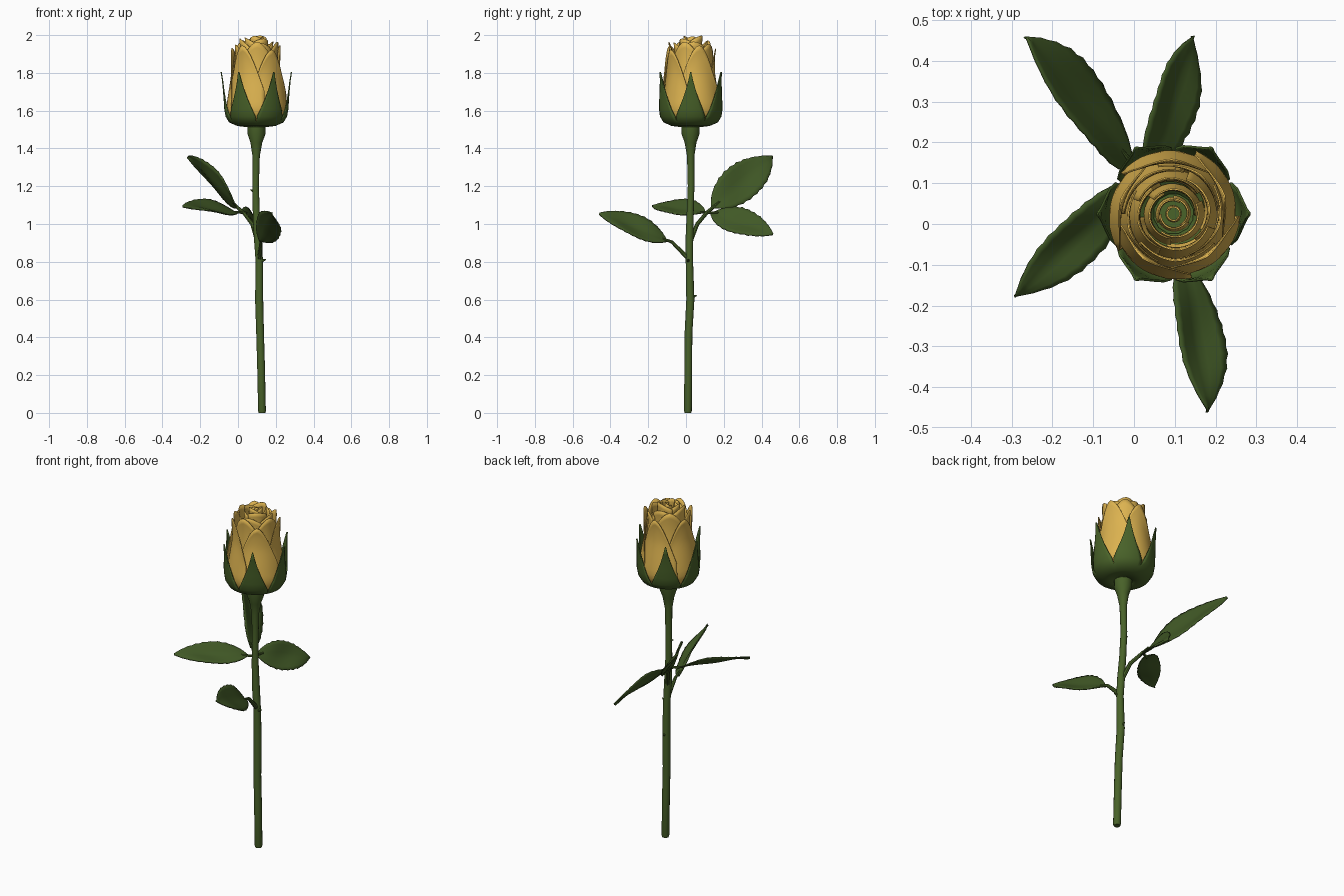
import bpy, bmesh, math
from mathutils import Vector

if "Cube" in bpy.data.objects:
    bpy.data.objects.remove(bpy.data.objects["Cube"])


def material(name, rgb):
    m = bpy.data.materials.new(name)
    m.diffuse_color = (*rgb, 1)
    m.use_nodes = True
    m.node_tree.nodes["Principled BSDF"].inputs["Base Color"].default_value = m.diffuse_color
    return m


YELLOW = material("petal yellow", (0.72, 0.45, 0.08))
GREEN = material("stem green", (0.066, 0.122, 0.022))
LEAF = material("leaf green", (0.052, 0.098, 0.019))
CX, CY = 0.097, 0.025          # flower axis


def interp(table, x):
    """Linear lookup in a list of (x, y) pairs."""
    if x <= table[0][0]:
        return table[0][1]
    for (a, p), (b, q) in zip(table, table[1:]):
        if x <= b:
            return p + (q - p) * (x - a) / (b - a)
    return table[-1][1]


def sheet(bm, f, nu, nv):
    """Grid of faces from f(u, v), u in -1..1 and v in 0..1."""
    rows = [[bm.verts.new(f(2 * i / nu - 1, j / nv)) for i in range(nu + 1)]
            for j in range(nv + 1)]
    for a, b in zip(rows, rows[1:]):
        for i in range(nu):
            bm.faces.new((a[i], a[i + 1], b[i + 1], b[i]))


def tube(bm, path, n=12):
    """Capped tube through (x, y, z, radius) points."""
    pts = [Vector(p[:3]) for p in path]
    rings = []
    for k, p in enumerate(pts):
        d = (pts[min(k + 1, len(pts) - 1)] - pts[max(k - 1, 0)]).normalized()
        s = d.cross(Vector((0.3, 1, 0.1))).normalized()
        t = d.cross(s)
        rings.append([bm.verts.new(p + path[k][3] * (s * math.cos(a) + t * math.sin(a)))
                      for a in (2 * math.pi * i / n for i in range(n))])
    for a, b in zip(rings, rings[1:]):
        for i in range(n):
            bm.faces.new((a[i], a[(i + 1) % n], b[(i + 1) % n], b[i]))
    bm.faces.new(rings[0][::-1])
    bm.faces.new(rings[-1])


def finish(bm, name, mat, thick=0):
    bmesh.ops.remove_doubles(bm, verts=bm.verts, dist=0.0003)
    bmesh.ops.recalc_face_normals(bm, faces=bm.faces)
    me = bpy.data.meshes.new(name)
    bm.to_mesh(me)
    bm.free()
    me.materials.append(mat)
    ob = bpy.data.objects.new(name, me)
    bpy.context.collection.objects.link(ob)
    if thick:
        mod = ob.modifiers.new("thickness", 'SOLIDIFY')
        mod.thickness = thick
        mod.offset = 0
    bpy.context.view_layer.objects.active = ob
    ob.select_set(True)
    bpy.ops.object.shade_smooth_by_angle(angle=math.radians(40))
    ob.select_set(False)


# Stem, swelling into the hip under the flower
bm = bmesh.new()
tube(bm, [(.127, .01, 0, .018), (.127, .01, .01, .021), (.122, .012, .25, .021),
          (.117, .013, .42, .021), (.112, .023, .6, .022), (.113, .018, .8, .02),
          (.105, .018, .92, .021), (.097, .022, 1.05, .019), (.093, .027, 1.2, .018),
          (.096, .025, 1.36, .02), (.097, .024, 1.43, .032), (.098, .024, 1.475, .048),
          (CX, CY, 1.53, .05)])
finish(bm, "stem", GREEN)

# Leaf stalks
bm = bmesh.new()
tube(bm, [(.105, .02, .9, .013), (.075, .06, 1.0, .011), (.03, .11, 1.06, .01),
          (0, .14, 1.085, .009), (-.03, .18, 1.12, .005)], 8)
tube(bm, [(.03, .11, 1.06, .007), (.045, .17, 1.06, .005)], 8)
tube(bm, [(.03, .11, 1.06, .008), (-.03, .07, 1.065, .005)], 8)
tube(bm, [(.112, .018, .81, .013), (.118, -.03, .86, .011), (.122, -.075, .905, .009),
          (.13, -.13, .925, .005)], 8)
finish(bm, "leaf_stalks", GREEN)

# Thorns
bm = bmesh.new()
for x, y, z, dx, dy in ((.113, .015, .8, .035, -.005), (.093, .026, 1.17, -.028, 0),
                        (.112, .025, .61, 0, .032)):
    tube(bm, [(x, y, z, .014), (x + dx, y + dy, z + .012, .002)], 6)
finish(bm, "thorns", GREEN)


# Leaves: base, tip and half-width vector
def leaf(name, base, tip, half):
    base, tip, half = Vector(base), Vector(tip), Vector(half)
    up = (tip - base).cross(half).normalized()
    if up.z < 0:
        up = -up
    shape = [(0, .06), (.06, .36), (.15, .66), (.28, .9), (.42, 1), (.58, .97),
             (.72, .82), (.84, .56), (.93, .29), (1, .02)]

    def f(u, v):
        w = interp(shape, v) * (1 + .03 * math.cos(v * 20 * math.pi) * abs(u))
        lift = .014 * abs(u) * w + .008 * math.sin(math.pi * v) \
            + .004 * math.sin(9 * v + 2 * u)
        return base.lerp(tip, v) + half * u * w + up * (lift - .008)

    bm = bmesh.new()
    sheet(bm, f, 8, 20)
    finish(bm, name, LEAF, .006)


leaf("leaf_end", (0, .14, 1.09), (-.26, .46, 1.36), (.016, .072, -.07))
leaf("leaf_back", (.035, .13, 1.06), (.15, .46, .95), (.044, -.039, -.06))
leaf("leaf_left", (0, .1, 1.065), (-.29, -.18, 1.1), (.041, -.043, -.036))
leaf("leaf_front", (.125, -.095, .912), (.185, -.457, 1.06), (.058, -.013, -.055))

# Six sepals meeting in a cup: radius, height, half angle
SEPAL = [(.045, 1.515, 30), (.1, 1.522, 30), (.142, 1.54, 30), (.16, 1.57, 28.5),
         (.167, 1.61, 22), (.17, 1.66, 14.5), (.174, 1.71, 8.5), (.179, 1.76, 4),
         (.186, 1.805, .8)]
bm = bmesh.new()
for i in range(6):
    def sepal(u, v, i=i):
        r, z, h = SEPAL[round(v * (len(SEPAL) - 1))]
        a = math.radians(60 * i + h * u)
        return (CX + r * math.cos(a), CY + r * math.sin(a), z)
    sheet(bm, sepal, 8, len(SEPAL) - 1)
finish(bm, "sepals", GREEN, .006)

# Petals: overlapping rings, each petal spiralling over its neighbour
PROFILE = [(1.53, .08), (1.55, .13), (1.58, .15), (1.62, .154), (1.7, .142),
           (1.8, .124), (1.88, .117), (2, .113)]


def ring(name, count, start, k, top, drop, half, flare, z0):
    bm = bmesh.new()
    for i in range(count):
        phi = math.radians(start + 360 * i / count)
        zt = top + .012 * math.sin(2.4 * i + start)

        def petal(u, v, phi=phi, zt=zt):
            z = z0 + (zt - drop * abs(u) ** 1.7 - z0) * v
            a = phi + math.radians(half) * u
            r = k * interp(PROFILE, z) + .008 * u * k
            r += flare * v ** 5 * (1 - .7 * abs(u))
            return (CX + r * math.cos(a), CY + r * math.sin(a), z)
        sheet(bm, petal, 14, 14)
    finish(bm, name, YELLOW, .004)


ring("outer_petals", 5, 20, 1.0, 1.935, .24, 50, .018, 1.53)
ring("second_petals", 5, 56, .91, 1.96, .13, 52, .012, 1.54)
ring("third_petals", 4, 10, .7, 1.972, .05, 60, .01, 1.6)
ring("inner_petals", 3, 70, .48, 1.988, .03, 75, .006, 1.65)
ring("heart_petals", 3, 15, .29, 1.985, .02, 75, .003, 1.7)
ring("core_petals", 2, 40, .14, 1.975, .01, 100, 0, 1.75)
